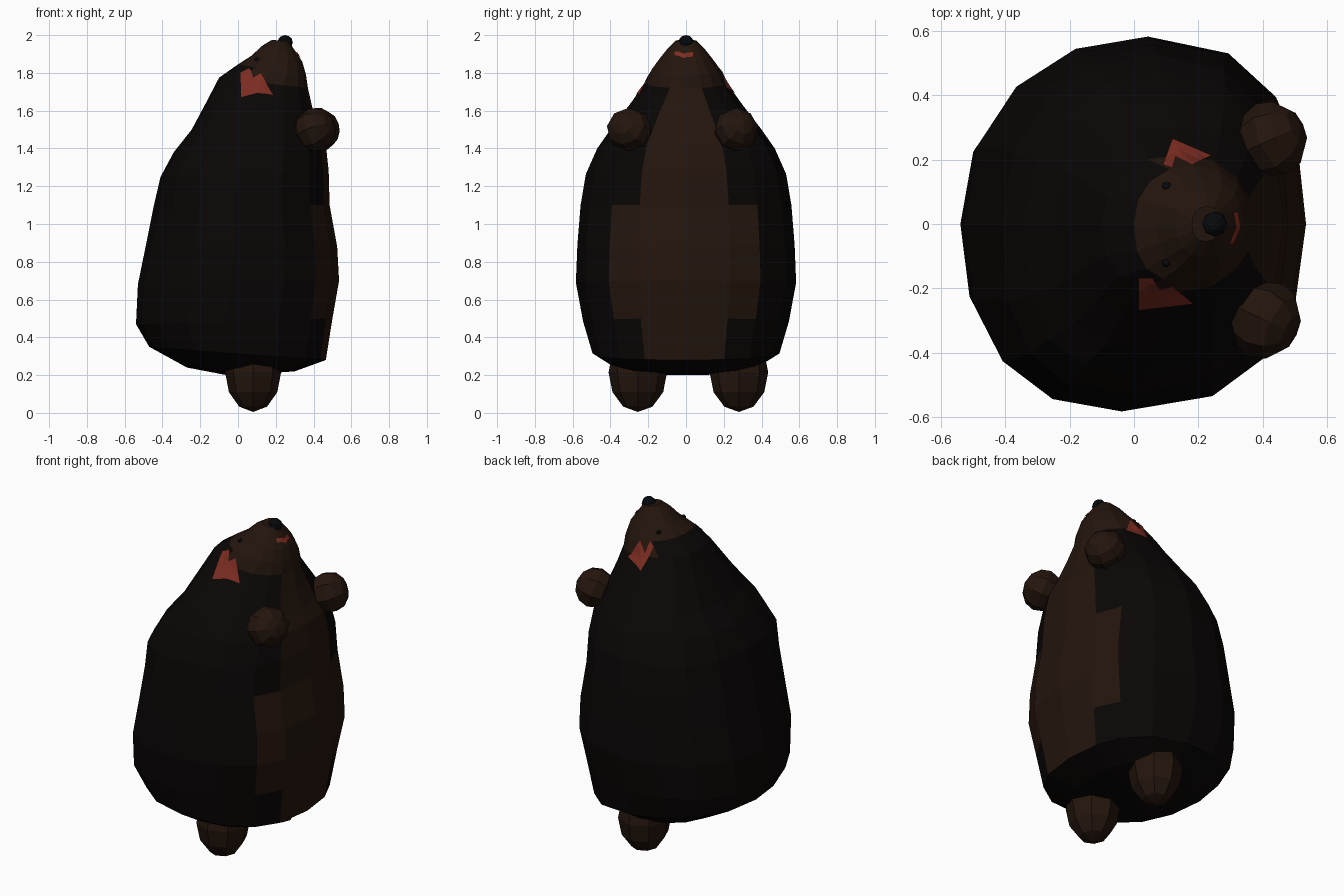
import bpy, bmesh
from math import sin, cos, radians, copysign
from mathutils import Vector
from mathutils.bvhtree import BVHTree

if "Cube" in bpy.data.objects:
    bpy.data.objects.remove(bpy.data.objects["Cube"])


def material(name, rgb):
    m = bpy.data.materials.new(name)
    m.diffuse_color = (*rgb, 1)
    m.use_nodes = True
    m.node_tree.nodes["Principled BSDF"].inputs["Base Color"].default_value = m.diffuse_color
    return m


FUR = material("dark_fur", (0.0028, 0.0018, 0.0016))
BROWN = material("brown_fur", (0.017, 0.0075, 0.004))
RED = material("red", (0.20, 0.025, 0.015))
BLACK = material("black", (0.002, 0.003, 0.004))


def finish(bm, name, *mats):
    me = bpy.data.meshes.new(name)
    bm.to_mesh(me)
    ob = bpy.data.objects.new(name, me)
    bpy.context.collection.objects.link(ob)
    for m in mats:
        me.materials.append(m)
    return ob


# Body rings: back x, back z, belly x, belly z, half width, brown half angle
RINGS = [
    (-.06, .20, .16, .21, .15, 0), (-.27, .24, .30, .22, .36, 0),
    (-.47, .35, .465, .28, .495, 22), (-.54, .47, .50, .50, .545, 41),
    (-.53, .68, .535, .70, .583, 41), (-.485, .90, .525, .88, .575, 41),
    (-.445, 1.10, .485, 1.10, .558, 22), (-.41, 1.25, .48, 1.28, .53, 22),
    (-.34, 1.38, .465, 1.42, .47, 22), (-.245, 1.50, .43, 1.50, .40, 22),
    (-.165, 1.65, .395, 1.61, .30, 22), (-.10, 1.775, .37, 1.72, .215, 110),
    (0.0, 1.845, .36, 1.79, .182, 181), (.07, 1.89, .34, 1.86, .14, 181),
    (.13, 1.945, .31, 1.905, .10, 181), (.18, 1.975, .27, 1.965, .055, 181),
]
# Column angles, closer together over the belly
HALF = [0, 21, 40, 64, 90, 112, 135, 158]
ANGLES = HALF + [180] + [360 - a for a in HALF[:0:-1]]
SEG = len(ANGLES)


def spow(v, p):
    return copysign(abs(v) ** p, v)


bm = bmesh.new()
loops = []
for k, (xb, zb, xf, zf, h, _) in enumerate(RINGS):
    loop = []
    skew = .07 if 1 < k < 11 else .03
    for deg in ANGLES:
        c, s = cos(radians(deg)), sin(radians(deg))
        # Squarer at the belly and the upper back, rounder at the snout
        if c > 0:
            p = .92 if k > 10 else (.88 if s > 0 else .80)
        else:
            p = .90 if k > 12 or s > 0 else (.78 if k > 6 else .90)
        t = (spow(c, p) + 1) / 2
        y = h * spow(s, p)
        x = xb + (xf - xb) * t + skew * y * abs(s)
        loop.append(bm.verts.new((x, y, zb + (zf - zb) * t)))
    loops.append(loop)
for ring, lo, hi in zip(RINGS, loops, loops[1:]):
    for i in range(SEG):
        j = (i + 1) % SEG
        f = bm.faces.new((lo[i], lo[j], hi[j], hi[i]))
        mid = (ANGLES[i] + (ANGLES[j] or 360)) / 2
        f.material_index = 1 if min(mid, 360 - mid) < ring[5] else 0
bm.faces.new(loops[0][::-1])
bm.faces.new(loops[-1]).material_index = 1
bm.normal_update()
surface = BVHTree.FromBMesh(bm)
finish(bm, "body", FUR, BROWN)
bm.free()


# Coloured patches draped onto the body from above
def patch(name, outline):
    b = bmesh.new()
    b.faces.new([b.verts.new((x, y, 3)) for x, y in outline])
    bmesh.ops.triangulate(b, faces=b.faces[:])
    bmesh.ops.subdivide_edges(b, edges=b.edges[:], cuts=3, use_grid_fill=True)
    for v in b.verts:
        hit, normal, _, _ = surface.ray_cast(v.co, Vector((0, 0, -1)))
        if not hit:
            hit, normal, _, _ = surface.find_nearest((v.co.x, v.co.y, 1.9))
        v.co = hit + normal * .005
    b.normal_update()
    if sum(f.normal.z for f in b.faces) < 0:
        bmesh.ops.reverse_faces(b, faces=b.faces[:])
    finish(b, name, RED)
    b.free()


patch("right_cheek", [(.015, -.165), (.015, -.265), (.185, -.245), (.12, -.19), (.08, -.20), (.06, -.165)])
patch("left_cheek", [(.09, .18), (.12, .262), (.24, .21), (.18, .18), (.13, .205), (.12, .17)])
patch("mouth", [(.292, -.06), (.307, -.06), (.328, -.01), (.32, .037), (.304, .037), (.313, -.01)])


# Rounded low-poly parts
def blob(name, pos, size, mat, rot=(0, 0, 0), seg=8, rings=6):
    b = bmesh.new()
    bmesh.ops.create_uvsphere(b, u_segments=seg, v_segments=rings, radius=1)
    ob = finish(b, name, mat)
    b.free()
    ob.location, ob.scale = pos, size
    ob.rotation_euler = [radians(r) for r in rot]


blob("right_paw", (.41, -.30, 1.50), (.118, .125, .105), BROWN, (0, 70, -25))
blob("left_paw", (.43, .265, 1.50), (.118, .12, .105), BROWN, (0, 70, 25))
for side, y in (("right", -.255), ("left", .28)):
    blob(side + "_foot", (.08, y, .215), (.148, .155, .21), BROWN)
for side, s in (("right", -1), ("left", 1)):
    near, n, _, _ = surface.find_nearest((.10, .12 * s, 1.87))
    blob(side + "_eye", near - n * .004, (.015, .015, .015), BLACK)
blob("nose", (.25, 0, 1.962), (.04, .04, .038), BLACK)
